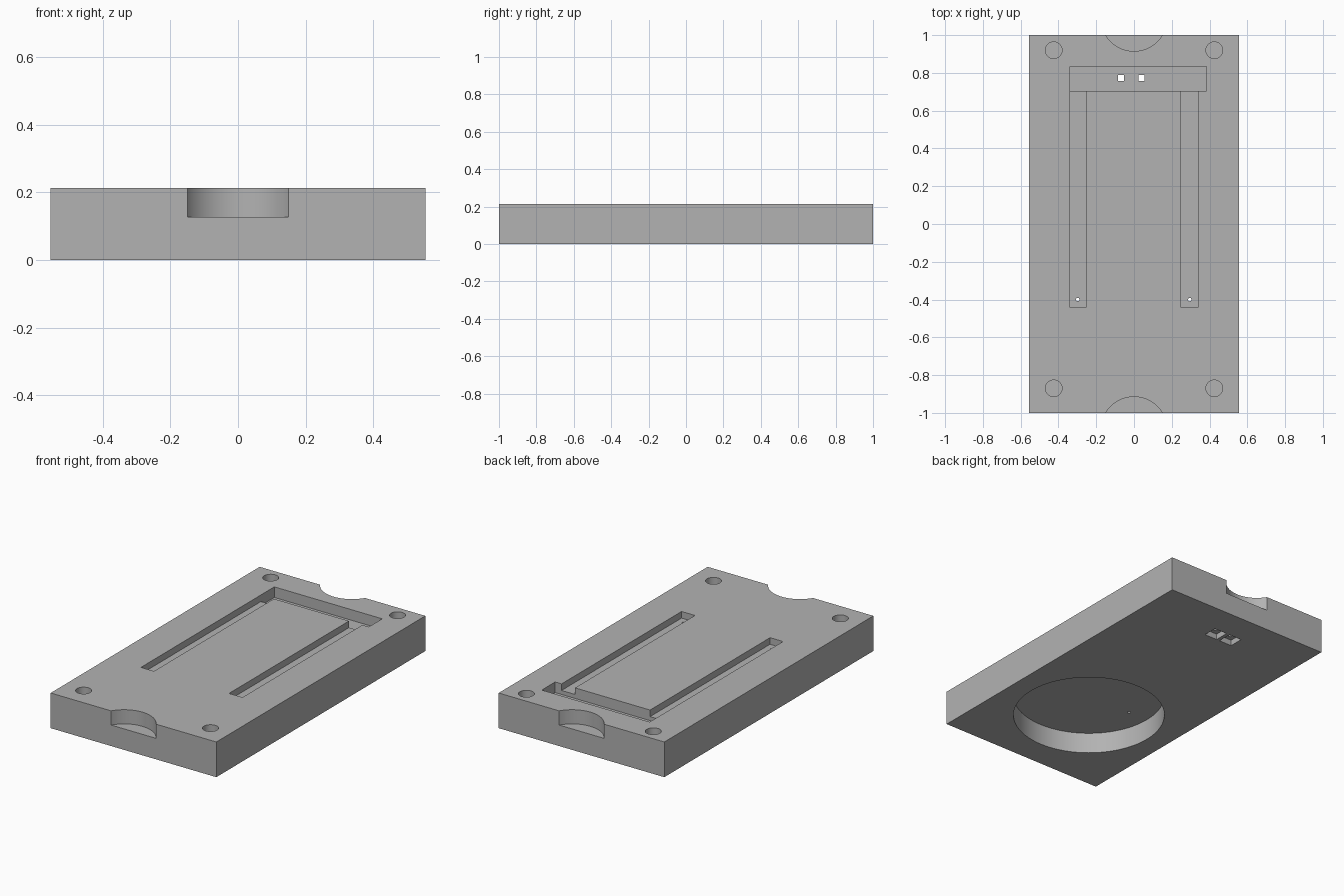
import bpy
import math

if "Cube" in bpy.data.objects:
    bpy.data.objects.remove(bpy.data.objects["Cube"], do_unlink=True)

HALF_W, HALF_L, TOP = 0.555, 1.0, 0.213
NOTCH_FLOOR = 0.127
OVER = 0.05  # how far cutters reach past the surface

grey = bpy.data.materials.new("light_grey")
grey.use_nodes = True
grey.diffuse_color = (0.448, 0.448, 0.448, 1)
grey.node_tree.nodes["Principled BSDF"].inputs["Base Color"].default_value = grey.diffuse_color


def box(name, x0, x1, y0, y1, z0, z1):
    bpy.ops.mesh.primitive_cube_add(size=1)
    ob = bpy.context.object
    ob.name = name
    for v in ob.data.vertices:
        v.co = ((x0 + x1) / 2 + v.co.x * (x1 - x0),
                (y0 + y1) / 2 + v.co.y * (y1 - y0),
                (z0 + z1) / 2 + v.co.z * (z1 - z0))
    ob.data.materials.append(grey)
    return ob


def cylinder(name, x, y, radius, z0, z1, sides):
    bpy.ops.mesh.primitive_cylinder_add(vertices=sides, radius=radius, depth=z1 - z0,
                                        location=(x, y, (z0 + z1) / 2))
    ob = bpy.context.object
    ob.name = name
    ob.data.materials.append(grey)
    return ob


def cut(target, cutter):
    cutter.hide_render = True
    mod = target.modifiers.new(cutter.name, "BOOLEAN")
    mod.operation = "DIFFERENCE"
    mod.solver = "EXACT"
    mod.object = cutter
    bpy.context.view_layer.objects.active = target
    bpy.ops.object.modifier_apply(modifier=mod.name)
    bpy.data.objects.remove(cutter, do_unlink=True)


# Main slab
plate = box("base_plate", -HALF_W, HALF_W, -HALF_L, HALF_L, 0, TOP)

# Round finger notches at both ends
for side in (-1, 1):
    cut(plate, cylinder("end_notch", 0, side * 1.09, 0.175, NOTCH_FLOOR, TOP + OVER, 96))

# Blind corner holes
for x in (-0.425, 0.425):
    for y in (-0.87, 0.92):
        cut(plate, cylinder("corner_hole", x, y, 0.044, NOTCH_FLOOR, TOP + OVER, 48))

# Wire channels: deep cross slot and two shallower legs
cut(plate, box("cross_slot", -0.34, 0.383, 0.705, 0.833, TOP - 0.064, TOP + OVER))
for x0, x1 in ((-0.34, -0.253), (0.25, 0.34)):
    cut(plate, box("leg_channel", x0, x1, -0.443, 0.75, TOP - 0.04, TOP + OVER))

# Large round recess underneath
cut(plate, cylinder("round_recess", 0, -0.4, 0.43, -OVER, 0.128, 128))

# Pin holes from the legs down into the recess
for x in (-0.298, 0.295):
    cut(plate, cylinder("pin_hole", x, -0.4, 0.009, 0.1, TOP, 16))

# Underside pockets, each with a square hole up into the cross slot
for x in (-0.069, 0.039):
    cut(plate, box("pocket", x - 0.043, x + 0.043, 0.728, 0.816, -OVER, 0.035))
    cut(plate, box("square_hole", x - 0.016, x + 0.016, 0.756, 0.788, 0.02, 0.18))

# Smooth round walls, crisp edges
bpy.ops.object.select_all(action="DESELECT")
plate.select_set(True)
bpy.context.view_layer.objects.active = plate
bpy.ops.object.shade_smooth_by_angle(angle=math.radians(30))
